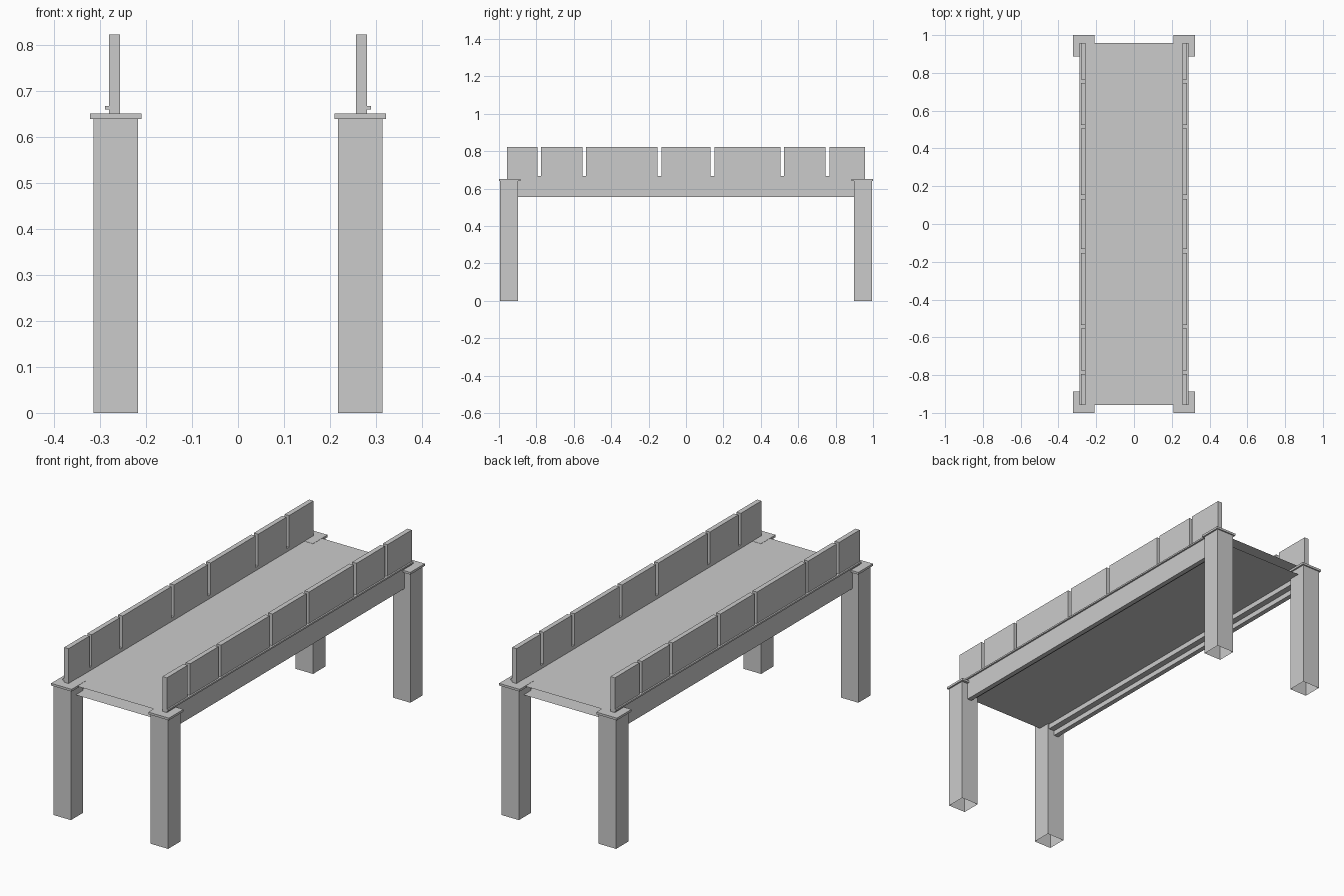
import bpy, bmesh

if "Cube" in bpy.data.objects:
    bpy.data.objects.remove(bpy.data.objects["Cube"])


def box(name, x, y, z, open_bottom=False):
    """Box from (min, max) ranges, optionally without its bottom face."""
    bm = bmesh.new()
    bmesh.ops.create_cube(bm, size=1)
    for v in bm.verts:
        for i, (lo, hi) in enumerate((x, y, z)):
            v.co[i] = hi if v.co[i] > 0 else lo
    if open_bottom:
        bm.normal_update()
        low = [f for f in bm.faces if f.normal.z < -0.5]
        bmesh.ops.delete(bm, geom=low, context='FACES')
    return finish(name, bm)


def finish(name, bm):
    me = bpy.data.meshes.new(name)
    bm.to_mesh(me)
    bm.free()
    ob = bpy.data.objects.new(name, me)
    bpy.context.collection.objects.link(ob)
    return ob


def mirror(ob, x=True, y=False):
    m = ob.modifiers.new("Mirror", 'MIRROR')
    m.use_axis = (x, y, False)
    m.use_mirror_merge = False


def sheet(name, hx, hy, z):
    bm = bmesh.new()
    bm.faces.new([bm.verts.new((sx * hx, sy * hy, z))
                  for sx, sy in ((-1, -1), (1, -1), (1, 1), (-1, 1))])
    return finish(name, bm)


END = 0.957

# Four corner posts with flat caps
mirror(box("post", (0.218, 0.314), (0.898, 0.994), (0, 0.64), True), y=True)
mirror(box("post_cap", (0.21, 0.322), (0.886, 1.0), (0.64, 0.651)), y=True)

# Thin deck surface and its underside sheet
sheet("deck_top", 0.226, END, 0.65)
sheet("deck_underside", 0.226, END, 0.605)

# Stepped side girder: inner rail and outer ledge
mirror(box("inner_rail", (0.226, 0.257), (-END, END), (0.58, 0.65)))
mirror(box("outer_ledge", (0.281, 0.289), (-END, END), (0.66, 0.668)))

# Girder and parapet as one extruded outline, with slots between the panels
slots = [(-0.795, -0.776), (-0.553, -0.535), (-0.153, -0.132),
         (0.132, 0.153), (0.505, 0.525), (0.746, 0.766)]
outline = [(-END, 0.555), (-END, 0.823)]
for a, b in slots:
    outline += [(a, 0.823), (a, 0.667), (b, 0.667), (b, 0.823)]
outline += [(END, 0.823), (END, 0.555)]
bm = bmesh.new()
face = bm.faces.new([bm.verts.new((0.257, y, z)) for y, z in outline])
side = bmesh.ops.extrude_face_region(bm, geom=[face], use_keep_orig=True)
bmesh.ops.translate(bm, vec=(0.024, 0, 0),
                    verts=[g for g in side["geom"] if isinstance(g, bmesh.types.BMVert)])
bmesh.ops.recalc_face_normals(bm, faces=bm.faces)
mirror(finish("girder_parapet", bm))
